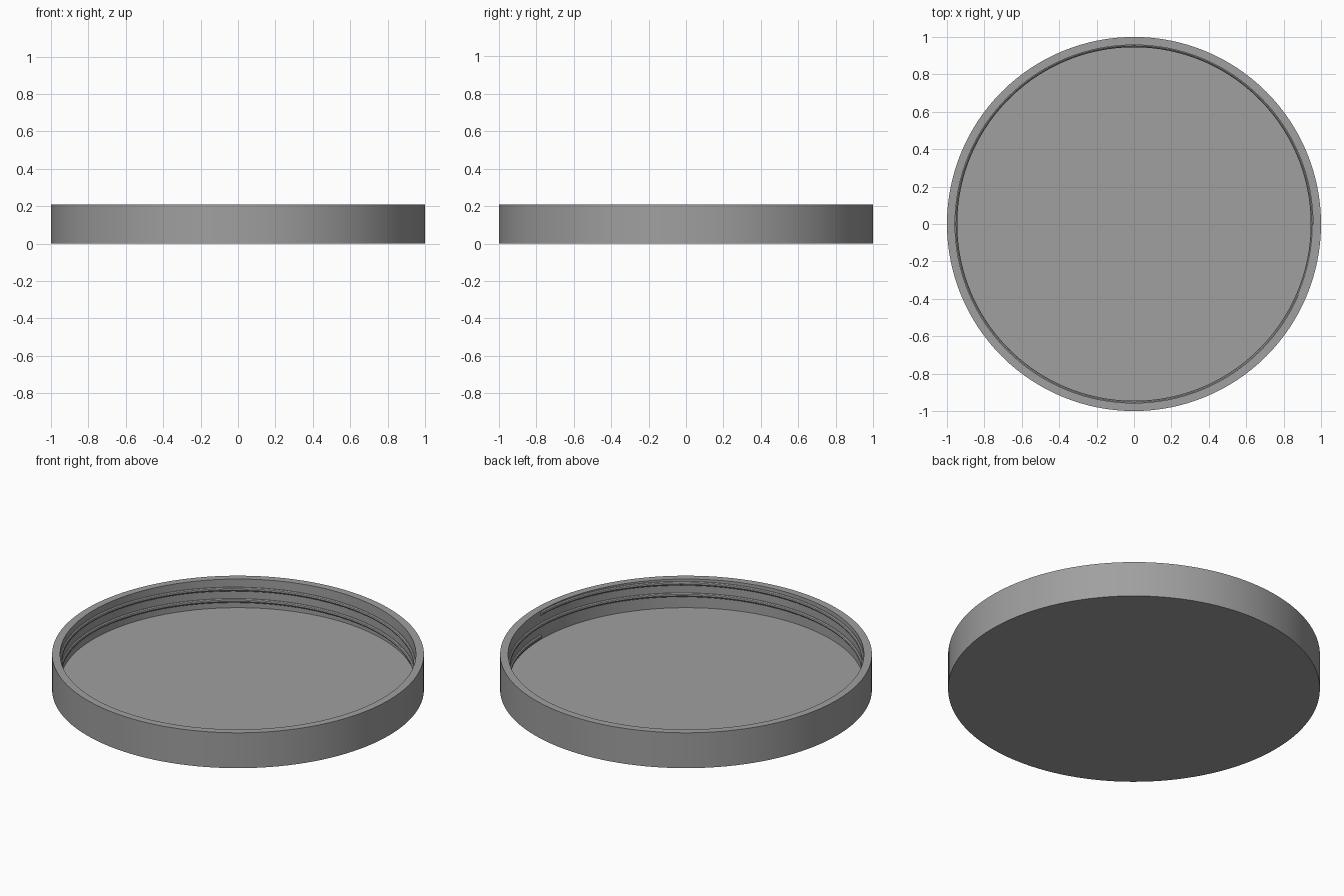
import bpy, bmesh, math

if "Cube" in bpy.data.objects:
    bpy.data.objects.remove(bpy.data.objects["Cube"])

SEG = 128          # sides around the lid
INNER = 0.957      # inner wall radius
HEIGHT = 0.21
FLOOR = 0.04

grey = bpy.data.materials.new("grey plastic")
grey.diffuse_color = (0.35, 0.35, 0.35, 1)
grey.use_nodes = True
grey.node_tree.nodes["Principled BSDF"].inputs["Base Color"].default_value = grey.diffuse_color


def finish(name, bm):
    bmesh.ops.remove_doubles(bm, verts=bm.verts, dist=1e-5)
    bmesh.ops.recalc_face_normals(bm, faces=bm.faces)
    mesh = bpy.data.meshes.new(name)
    bm.to_mesh(mesh)
    bm.free()
    mesh.materials.append(grey)
    ob = bpy.data.objects.new(name, mesh)
    bpy.context.collection.objects.link(ob)
    bpy.ops.object.select_all(action='DESELECT')
    ob.select_set(True)
    bpy.context.view_layer.objects.active = ob
    bpy.ops.object.shade_smooth_by_angle(angle=math.radians(30))
    return ob


# Lid: a shallow open cup turned from its half profile
bm = bmesh.new()
profile = [(0, 0), (1, 0), (1, HEIGHT), (INNER, HEIGHT), (INNER, FLOOR), (0, FLOOR)]
verts = [bm.verts.new((r, 0, z)) for r, z in profile]
edges = [bm.edges.new(pair) for pair in zip(verts, verts[1:])]
bmesh.ops.spin(bm, geom=verts + edges, cent=(0, 0, 0), axis=(0, 0, 1),
               angle=2 * math.pi, steps=SEG, use_merge=True)
finish("lid", bm)

# Screw thread: a rounded ridge climbing two turns round the inner wall
TURNS, START, PITCH, RIDGE = 2, 0.059, 0.068, 0.012
bm = bmesh.new()
rings = []
for i in range(TURNS * SEG + 1):
    a = 2 * math.pi * i / SEG
    z0 = START + PITCH * i / SEG
    ring = []
    for k in range(10):
        t = 2 * math.pi * k / 10
        r = INNER + RIDGE * math.cos(t)
        ring.append(bm.verts.new((r * math.cos(a), r * math.sin(a), z0 + RIDGE * math.sin(t))))
    rings.append(ring)
for low, high in zip(rings, rings[1:]):
    for k in range(10):
        n = (k + 1) % 10
        bm.faces.new((low[k], low[n], high[n], high[k]))
bm.faces.new(rings[0])
bm.faces.new(rings[-1])
finish("screw_thread", bm)
